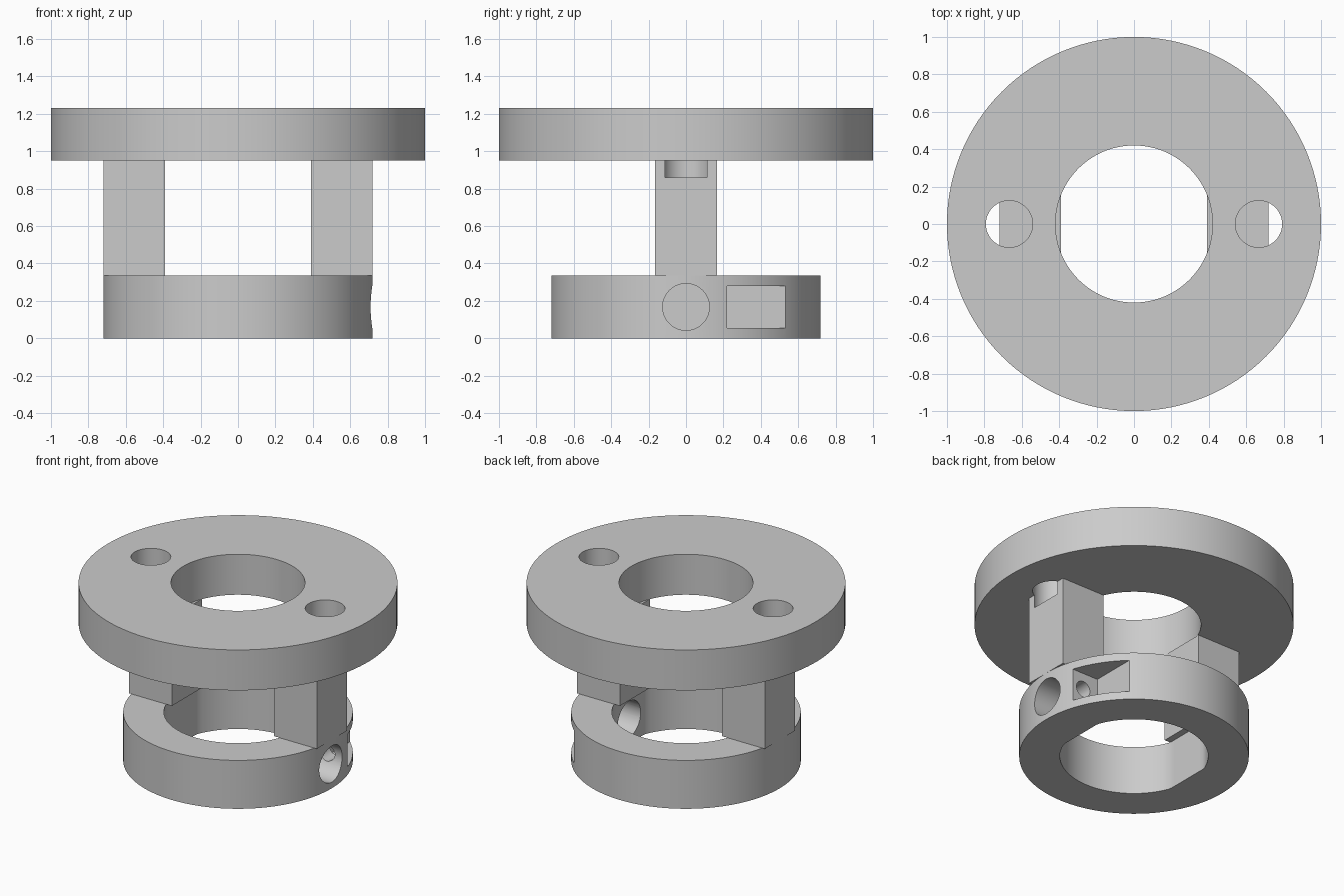
import bpy
import math
from mathutils import Matrix

old = bpy.data.objects.get("Cube")
if old:
    bpy.data.objects.remove(old, do_unlink=True)

grey = bpy.data.materials.new("plain_grey")
grey.use_nodes = True
grey.diffuse_color = (0.6, 0.6, 0.6, 1)
grey.node_tree.nodes["Principled BSDF"].inputs["Base Color"].default_value = (0.6, 0.6, 0.6, 1)


def cylinder(name, radius, low, high, x=0, y=0, sides=96):
    bpy.ops.mesh.primitive_cylinder_add(vertices=sides, radius=radius, depth=high - low,
                                        location=(x, y, (low + high) / 2))
    return finish(name)


def box(name, xs, ys, zs):
    spans = (xs, ys, zs)
    bpy.ops.mesh.primitive_cube_add(size=1, location=[sum(s) / 2 for s in spans])
    bpy.context.object.scale = [s[1] - s[0] for s in spans]
    return finish(name)


def rod(name, radius, start, end, axis):
    # round cutter lying along x or y
    middle = [(a + b) / 2 for a, b in zip(start, end)]
    length = math.dist(start, end)
    turn = (0, math.pi / 2, 0) if axis == "x" else (math.pi / 2, 0, 0)
    bpy.ops.mesh.primitive_cylinder_add(vertices=48, radius=radius, depth=length,
                                        location=middle, rotation=turn)
    return finish(name)


def finish(name):
    ob = bpy.context.object
    ob.name = name
    ob.data.transform(ob.matrix_basis)
    ob.matrix_basis = Matrix.Identity(4)
    ob.data.materials.append(grey)
    return ob


def cut(body, *cutters):
    for cutter in cutters:
        mod = body.modifiers.new("cut", "BOOLEAN")
        mod.operation = "DIFFERENCE"
        mod.solver = "EXACT"
        mod.object = cutter
        bpy.context.view_layer.objects.active = body
        bpy.ops.object.modifier_apply(modifier=mod.name)
        bpy.data.objects.remove(cutter, do_unlink=True)


def smooth(ob):
    bpy.ops.object.select_all(action="DESELECT")
    ob.select_set(True)
    bpy.context.view_layer.objects.active = ob
    bpy.ops.object.shade_smooth_by_angle(angle=math.radians(25))


RING_TOP, DISC_LOW, DISC_TOP = 0.335, 0.95, 1.23
HOLE_X, HOLE_R = 0.667, 0.125
MID = RING_TOP / 2

# top flange with a centre bore and two fixing holes
flange = cylinder("top_flange", 1, DISC_LOW, DISC_TOP, sides=128)
cut(flange, cylinder("centre_bore", 0.42, 0.8, 1.4),
    *[cylinder("fixing_hole", HOLE_R, 0.8, 1.4, x=s * HOLE_X, sides=48) for s in (-1, 1)])
smooth(flange)

# two square posts, notched under the fixing holes
for side, name in ((1, "left_post"), (-1, "right_post")):
    post = box(name, sorted((side * 0.39, side * 0.72)), (-0.165, 0.165), (RING_TOP, DISC_LOW))
    cut(post, cylinder("notch", HOLE_R, 0.86, 1.1, x=side * HOLE_X, sides=48))
    smooth(post)

# lower clamp ring, its bore flattened on both sides
ring = cylinder("clamp_ring", 0.72, 0, RING_TOP, sides=128)
bore = cylinder("ring_bore", 0.465, -0.2, 0.6)
for v in bore.data.vertices:
    v.co.x = max(-0.435, min(0.435, v.co.x))
cut(ring, bore,
    rod("bolt_hole", HOLE_R, (0.3, 0, MID), (0.9, 0, MID), "x"),
    box("side_pocket", (0.485, 1), (0.22, 0.7), (0.055, 0.28)),
    rod("link_hole", 0.055, (0.6, 0.05, MID), (0.6, 0.3, MID), "y"))
smooth(ring)
